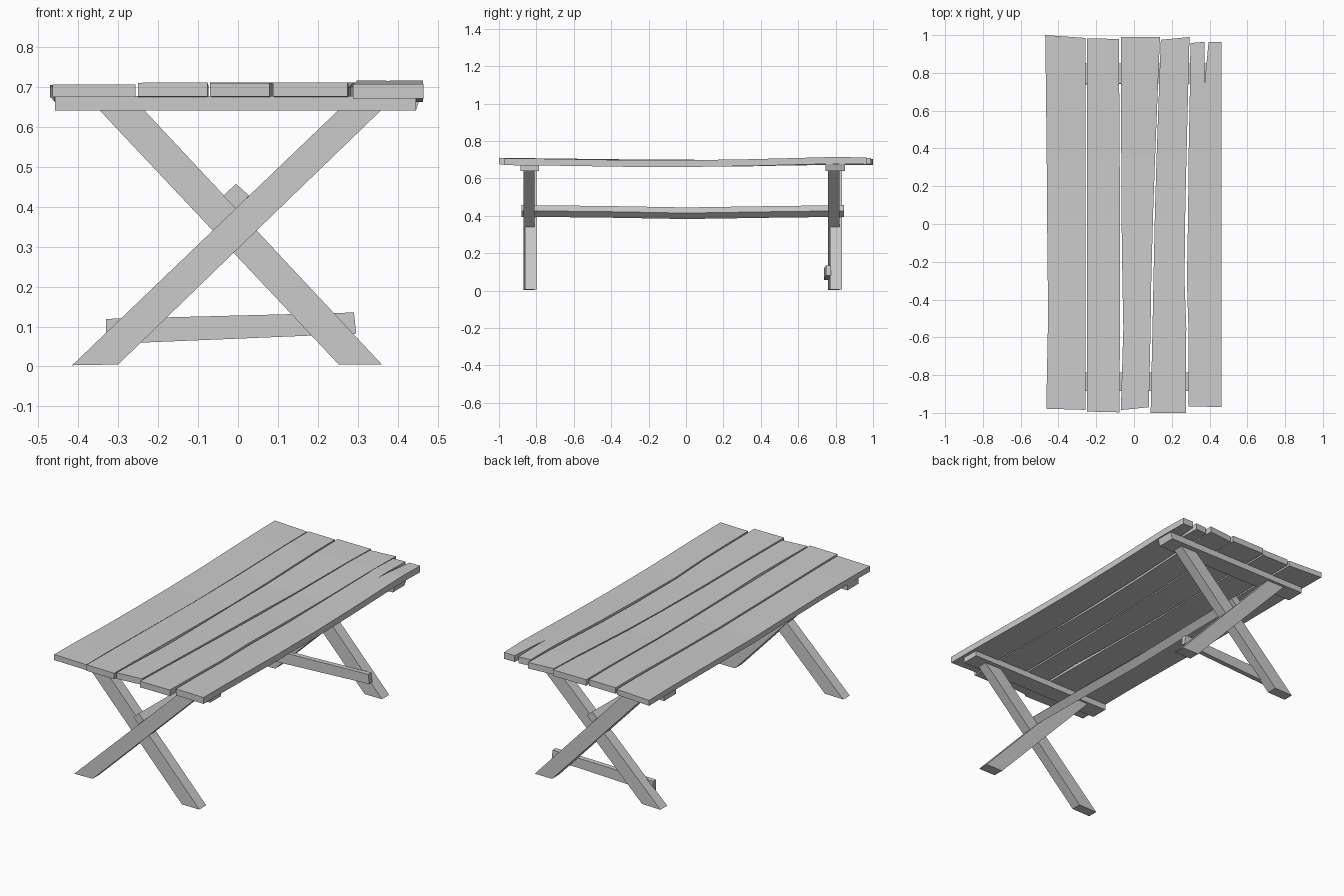
import bpy, bmesh
from mathutils import Vector

if "Cube" in bpy.data.objects:
    bpy.data.objects.remove(bpy.data.objects["Cube"])


def finish(bm, name):
    bmesh.ops.remove_doubles(bm, verts=bm.verts, dist=0.0001)
    bmesh.ops.recalc_face_normals(bm, faces=bm.faces)
    me = bpy.data.meshes.new(name)
    bm.to_mesh(me)
    bm.free()
    ob = bpy.data.objects.new(name, me)
    bpy.context.collection.objects.link(ob)
    return ob


def extrude(bm, offset):
    bmesh.ops.remove_doubles(bm, verts=bm.verts, dist=0.0001)
    ret = bmesh.ops.extrude_face_region(bm, geom=bm.faces[:], use_keep_orig=True)
    verts = [g for g in ret["geom"] if isinstance(g, bmesh.types.BMVert)]
    bmesh.ops.translate(bm, vec=Vector(offset), verts=verts)


def lerp_at(points, t):
    for (a, va), (b, vb) in zip(points, points[1:]):
        if t <= b:
            return va + (vb - va) * max(0, t - a) / (b - a)
    return points[-1][1]


def plank(name, strips, heights, thick):
    """Warped board: each strip is rows of left and right (x, y) points."""
    bm = bmesh.new()
    wave = list(zip((-1, -0.8, -0.3, 0.05, 0.35, 0.8, 1), heights))
    for rows in strips:
        vr = [[bm.verts.new((x, y, lerp_at(wave, y))) for x, y in row] for row in rows]
        for a, b in zip(vr, vr[1:]):
            bm.faces.new((a[0], a[1], b[1], b[0]))
    extrude(bm, (0, 0, -thick))
    return finish(bm, name)


def strip(lefts, rights, front, back):
    """Rows between the front and back ends; ends may be cut at a slant."""
    mids = [-0.8, -0.55, -0.3, 0.05, 0.35, 0.8]
    ys = [front] + [(m, m) for m in mids] + [back]
    knots = (-1, -0.5, -0.25, 0, 0.5, 1)
    L, R = list(zip(knots, lefts)), list(zip(knots, rights))
    return [((lerp_at(L, yl), yl), (lerp_at(R, yr), yr)) for yl, yr in ys]


def prism(name, profile, y0, y1):
    """XZ profile extruded along y."""
    bm = bmesh.new()
    bm.faces.new([bm.verts.new((x, y0, z)) for x, z in profile])
    extrude(bm, (0, y1 - y0, 0))
    return finish(bm, name)


# Table top planks
plank("top_plank_1", [strip(
    (-.465, -.455, -.457, -.46, -.463, -.47), (-.257, -.256, -.256, -.256, -.256, -.258),
    (-.978, -.984), (1.0, .985))], (.705, .705, .698, .694, .697, .704, .704), .031)
plank("top_plank_2", [strip(
    (-.25, -.25, -.25, -.25, -.249, -.248), (-.076, -.075, -.073, -.073, -.077, -.08),
    (-.993, -.997), (.982, .98))], (.71, .708, .702, .698, .70, .709, .709), .034)
plank("top_plank_3", [strip(
    (-.07, -.055, -.063, -.066, -.068, -.07), (.078, .089, .092, .099, .117, .138),
    (-.985, -.97), (.99, .99))], (.71, .708, .701, .70, .699, .709, .71), .034)
plank("top_plank_4", [strip(
    (.088, .099, .104, .109, .124, .143), (.274, .277, .265, .27, .281, .294),
    (-1.0, -1.0), (.975, .99))], (.71, .708, .70, .697, .699, .71, .71), .034)

# Last plank has a split at the back end
lefts = (.288, .288, .278, .286, .29, .30)
centre = (.372,) * 6
rights = (.464, .463, .463, .463, .463, .463)
left = strip(lefts, centre, (-.965, -.967), (.958, .964))
right = strip(centre, rights, (-.967, -.97), (.964, .964))
for rows in (left, right):
    rows.insert(-2, ((rows[-2][0][0], .72), (rows[-2][1][0], .72)))
right[-2] = ((.379, .8), right[-2][1])
right[-1] = ((.395, .964), right[-1][1])
plank("top_plank_5", [left, right], (.707, .706, .698, .698, .703, .715, .711), .036)

# Trestles: a cross beam and two crossing legs at each end
slash = [(-.415, .003), (-.30, .005), (.362, .645), (.255, .645)]
backslash = [(.252, .005), (.36, .005), (-.238, .645), (-.35, .645)]
for end, beam, rising, falling in (
        ("front", (-.885, -.785), (-.868, -.81), (-.86, -.798)),
        ("back", (.745, .85), (.76, .82), (.77, .835))):
    shift = .004 if end == "back" else 0
    prism(end + "_beam", [(-.458, .64), (.445, .64), (.445 + 3 * shift, .677), (-.458, .677)], *beam)
    prism(end + "_leg_rising", slash, *rising)
    prism(end + "_leg_falling", backslash, *falling)

# Long stretcher resting in the crossings, sagging in the middle
bm = bmesh.new()
rings = []
for y, dz in ((-.88, 0), (-.45, -.004), (0, -.012), (.45, -.005), (.845, 0)):
    rings.append([bm.verts.new((x, y, z + dz)) for x, z in
                  ((-.005, .457), (.028, .427), (-.005, .395), (-.037, .427))])
for a, b in zip(rings, rings[1:]):
    for i in range(4):
        j = (i + 1) % 4
        bm.faces.new((a[i], a[j], b[j], b[i]))
bm.faces.new(rings[0])
bm.faces.new(rings[-1])
finish(bm, "stretcher")

# Skewed brace on the back legs
brace = prism("back_brace", [(-.33, .056), (.296, .082), (.29, .135), (-.33, .119)], .742, .77)
for v in brace.data.vertices:
    v.co.y += .006 if v.co.x > 0 else -.005
